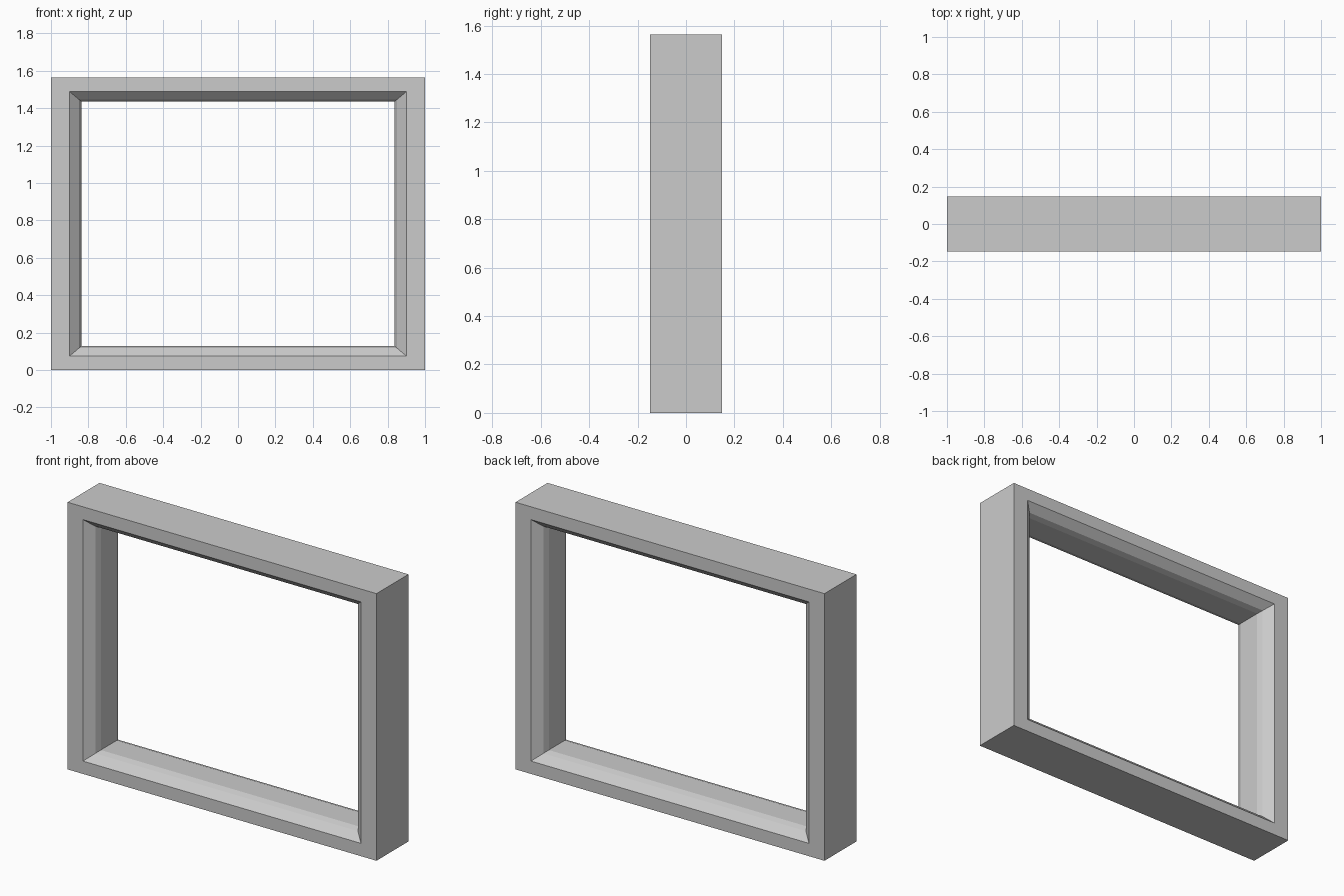
import bpy, bmesh

if "Cube" in bpy.data.objects:
    bpy.data.objects.remove(bpy.data.objects["Cube"])

WIDTH, HEIGHT, HALF_DEPTH = 2.0, 1.563, 0.148

# Border cross-section: (side inset, top/bottom inset, y), front to back
front = [(0.0, 0.0, -HALF_DEPTH), (0.10, 0.075, -HALF_DEPTH),
         (0.15, 0.117, -0.105), (0.163, 0.128, -0.073)]
profile = front + [(a, b, -y) for a, b, y in reversed(front)]

# One rectangular loop of vertices per profile point
bm = bmesh.new()
loops = []
for inset_x, inset_z, y in profile:
    x = WIDTH / 2 - inset_x
    low, high = inset_z, HEIGHT - inset_z
    corners = [(-x, low), (x, low), (x, high), (-x, high)]
    loops.append([bm.verts.new((cx, y, cz)) for cx, cz in corners])

# Bridge neighbouring loops, closing back to the first for the outer sides
for a, b in zip(loops, loops[1:] + loops[:1]):
    for i in range(4):
        j = (i + 1) % 4
        bm.faces.new((a[i], a[j], b[j], b[i]))
bmesh.ops.recalc_face_normals(bm, faces=bm.faces)

# Mitred frame with faceted inner edges
mesh = bpy.data.meshes.new("window_frame")
bm.to_mesh(mesh)
bm.free()
bpy.context.collection.objects.link(bpy.data.objects.new("window_frame", mesh))
